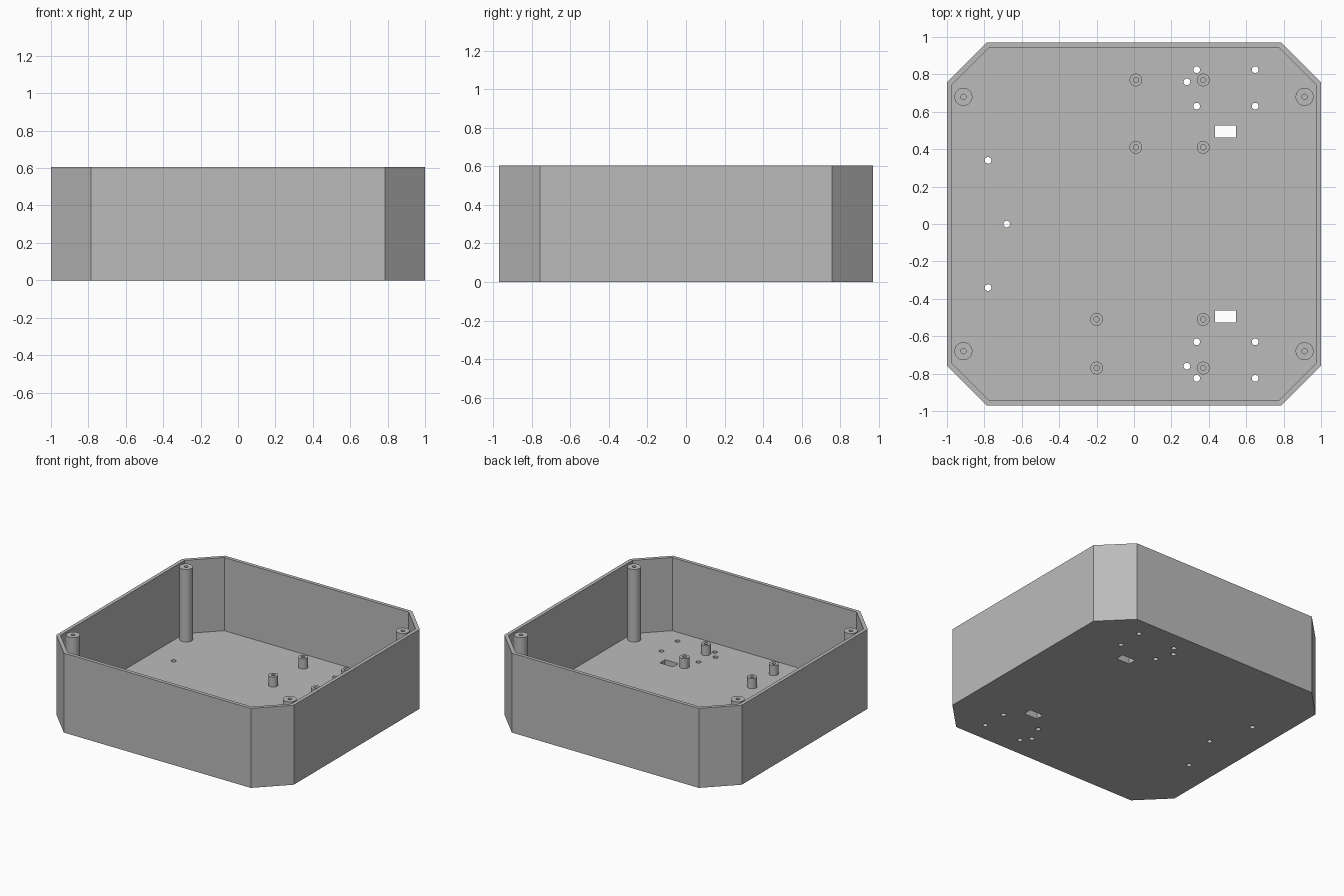
import bpy, bmesh, math

if "Cube" in bpy.data.objects:
    bpy.data.objects.remove(bpy.data.objects["Cube"])

HALF_X, HALF_Y, HEIGHT = 1.0, 0.97, 0.605
CORNER = 1.757          # x + y along the cut corners
WALL, FLOOR = 0.027, 0.048

grey = bpy.data.materials.new("plain grey")
grey.use_nodes = True
colour = (0.5, 0.5, 0.5, 1)
grey.diffuse_color = colour
grey.node_tree.nodes["Principled BSDF"].inputs["Base Color"].default_value = colour


def octagon(inset, z):
    a, b = HALF_X - inset, HALF_Y - inset
    c = CORNER - inset * math.sqrt(2)
    quarter = [(a, c - a), (c - b, b)]
    pts = quarter + [(-x, y) for x, y in reversed(quarter)]
    pts += [(-x, -y) for x, y in pts]
    return [(x, y, z) for x, y in pts]


def circle(x, y, r, z, n=32):
    return [(x + r * math.cos(math.tau * i / n),
             y + r * math.sin(math.tau * i / n), z) for i in range(n)]


def rectangle(x, y, w, d, z):
    return [(x + i * w / 2, y + j * d / 2, z)
            for i, j in ((-1, -1), (1, -1), (1, 1), (-1, 1))]


def loft(bm, rings):
    """Closed solid skinned through rings of equal vertex count."""
    rows = [[bm.verts.new(p) for p in ring] for ring in rings]
    for low, high in zip(rows, rows[1:]):
        for i in range(len(low)):
            j = (i + 1) % len(low)
            bm.faces.new((low[i], low[j], high[j], high[i]))
    bm.faces.new(rows[0][::-1])
    bm.faces.new(rows[-1])


def make(name, solids):
    bm = bmesh.new()
    for rings in solids:
        loft(bm, rings)
    bmesh.ops.recalc_face_normals(bm, faces=bm.faces)
    mesh = bpy.data.meshes.new(name)
    bm.to_mesh(mesh)
    bm.free()
    mesh.materials.append(grey)
    obj = bpy.data.objects.new(name, mesh)
    bpy.context.collection.objects.link(obj)
    return obj


def activate(obj):
    bpy.ops.object.select_all(action="DESELECT")
    obj.select_set(True)
    bpy.context.view_layer.objects.active = obj


def boss(name, x, y, r, hole, top):
    """Round post with a blind screw hole."""
    obj = make(name, [[circle(x, y, r, FLOOR - 0.01), circle(x, y, r, top),
                       circle(x, y, hole, top), circle(x, y, hole, FLOOR + 0.005)]])
    activate(obj)
    bpy.ops.object.shade_smooth_by_angle(angle=math.radians(35))


# Open tray with cut corners
tray = make("tray", [[octagon(0, 0), octagon(0, HEIGHT),
                      octagon(WALL, HEIGHT), octagon(WALL, FLOOR)]])

# Screw holes and cable slots through the floor
holes = [(-0.78, 0.34), (-0.78, -0.34), (-0.68, 0)]
slots = []
for side in (1, -1):
    holes += [(x, side * y) for x in (0.335, 0.648) for y in (0.63, 0.825)]
    holes.append((0.283, side * 0.76))
    slots.append((0.489, side * 0.495))
cuts = [[circle(x, y, 0.018, z, 24) for z in (-0.1, 0.1)] for x, y in holes]
cuts += [[rectangle(x, y, 0.112, 0.064, z) for z in (-0.1, 0.1)] for x, y in slots]
cutter = make("floor_cutter", cuts)
cutter.hide_render = True

activate(tray)
mod = tray.modifiers.new("floor_holes", "BOOLEAN")
mod.operation, mod.solver, mod.object = "DIFFERENCE", "EXACT", cutter
bpy.ops.object.modifier_apply(modifier=mod.name)
bpy.data.objects.remove(cutter)
activate(tray)
bpy.ops.object.shade_smooth_by_angle(angle=math.radians(30))

# Tall lid posts in the corners
for x in (-0.912, 0.912):
    for y in (-0.68, 0.68):
        boss("corner_post", x, y, 0.048, 0.014, HEIGHT - 0.005)

# Short circuit board standoffs
for xs, ys in (((0.01, 0.37), (0.41, 0.77)), ((-0.2, 0.37), (-0.51, -0.77))):
    for x in xs:
        for y in ys:
            boss("board_standoff", x, y, 0.034, 0.014, 0.125)
